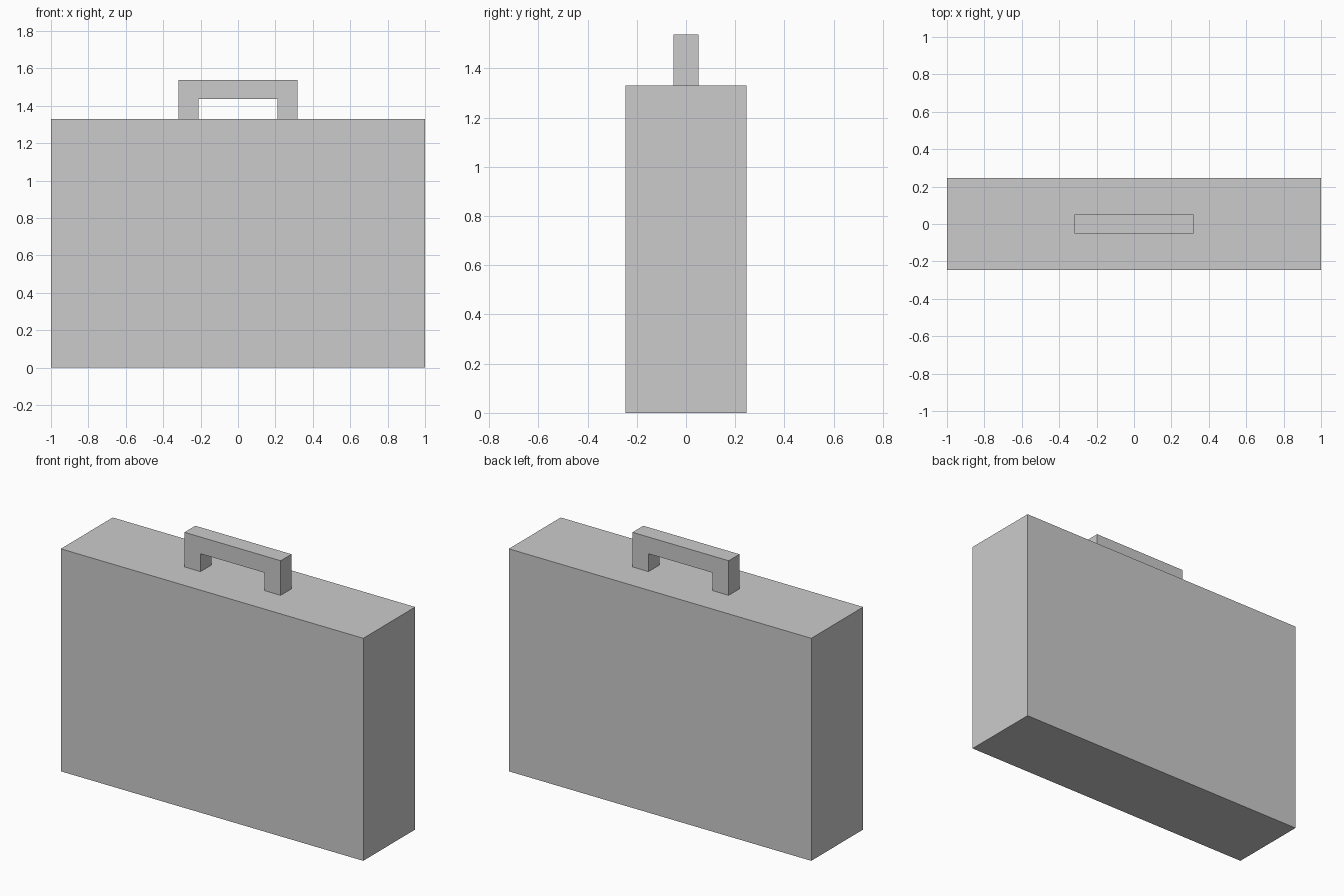
import bpy, bmesh

if "Cube" in bpy.data.objects:
    bpy.data.objects.remove(bpy.data.objects["Cube"])


def extrude_profile(name, profile, half_depth):
    """Closed (x, z) outline extruded symmetrically along y."""
    bm = bmesh.new()
    face = bm.faces.new([bm.verts.new((x, -half_depth, z)) for x, z in profile])
    ext = bmesh.ops.extrude_face_region(bm, geom=[face], use_keep_orig=True)
    for v in ext["geom"]:
        if isinstance(v, bmesh.types.BMVert):
            v.co.y = half_depth
    bmesh.ops.recalc_face_normals(bm, faces=bm.faces[:])
    mesh = bpy.data.meshes.new(name)
    bm.to_mesh(mesh)
    bm.free()
    obj = bpy.data.objects.new(name, mesh)
    bpy.context.collection.objects.link(obj)
    return obj


def mirrored(half):
    """Complete a right-hand half outline with its left-hand mirror."""
    return half + [(-x, z) for x, z in reversed(half)]


BODY_TOP = 1.33

# Case body
extrude_profile("case_body", mirrored([(1.0, 0.0), (1.0, BODY_TOP)]), 0.245)

# Square-section carrying handle standing on the case
extrude_profile("handle", mirrored([
    (0.212, 1.437), (0.212, BODY_TOP), (0.318, BODY_TOP), (0.318, 1.537),
]), 0.051)
